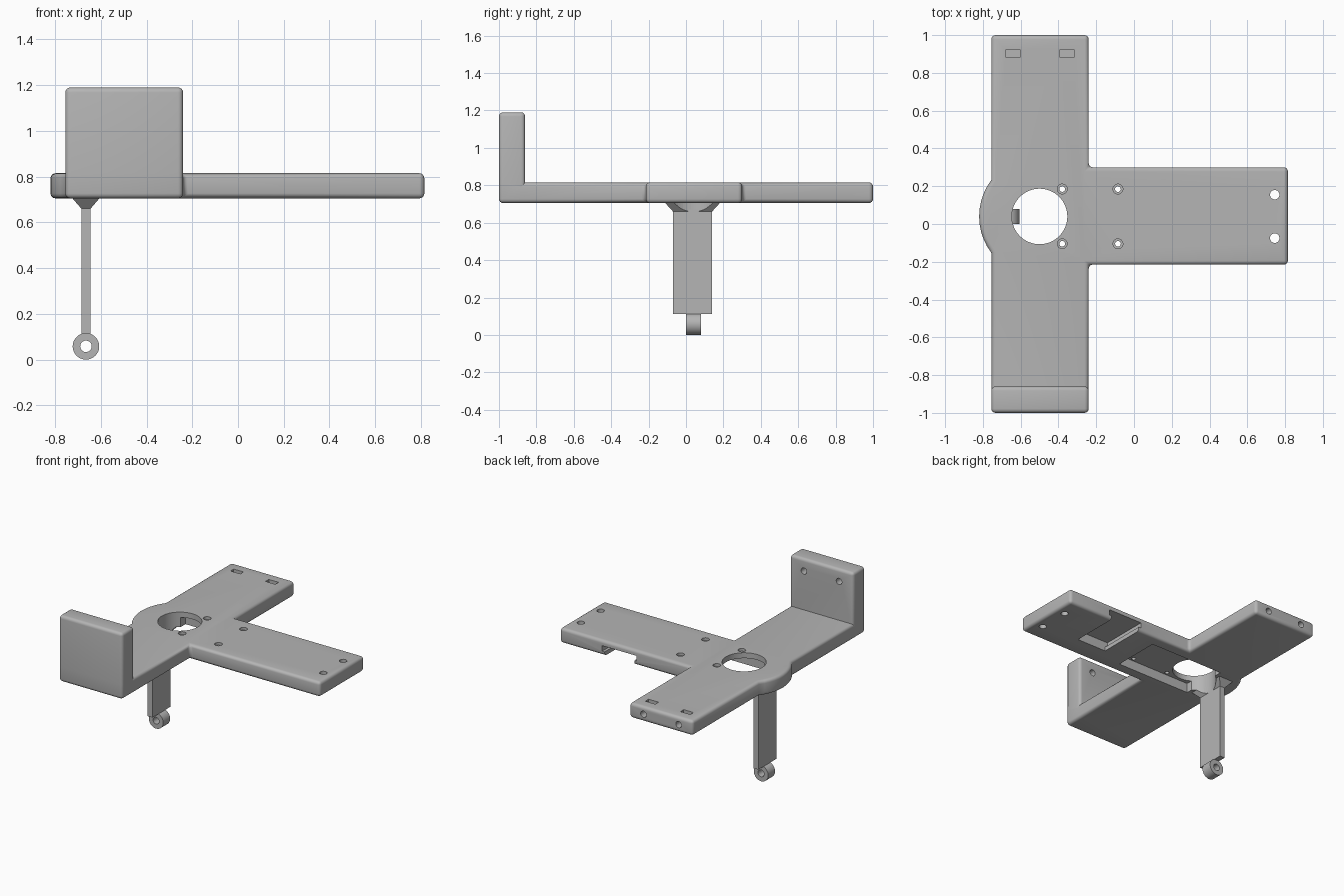
import bpy, bmesh, math
from mathutils import Matrix, Vector

if "Cube" in bpy.data.objects:
    bpy.data.objects.remove(bpy.data.objects["Cube"])

# Single plain grey plastic
grey = bpy.data.materials.new("grey plastic")
grey.use_nodes = True
grey.diffuse_color = (0.46, 0.46, 0.46, 1)
grey.node_tree.nodes["Principled BSDF"].inputs["Base Color"].default_value = grey.diffuse_color

BOTTOM, TOP = 0.705, 0.815
LEFT, RIGHT, Y0, Y1, TIP = -0.755, -0.24, -0.215, 0.30, 0.815
HUB = Vector((-0.5, 0.04, 0))


def finish(name, bm):
    bmesh.ops.recalc_face_normals(bm, faces=bm.faces)
    mesh = bpy.data.meshes.new(name)
    bm.to_mesh(mesh)
    bm.free()
    mesh.materials.append(grey)
    obj = bpy.data.objects.new(name, mesh)
    bpy.context.collection.objects.link(obj)
    return obj


def box(name, lo, hi):
    bm = bmesh.new()
    lo, hi = Vector(lo), Vector(hi)
    size = Matrix.Diagonal((*(hi - lo), 1))
    bmesh.ops.create_cube(bm, size=1, matrix=Matrix.Translation((lo + hi) / 2) @ size)
    return finish(name, bm)


def cylinder(name, start, end, r1, r2=None, sides=32):
    bm = bmesh.new()
    start, end = Vector(start), Vector(end)
    axis = end - start
    turn = axis.to_track_quat('Z', 'Y').to_matrix().to_4x4()
    bmesh.ops.create_cone(bm, cap_ends=True, segments=sides, radius1=r1,
                          radius2=r1 if r2 is None else r2, depth=axis.length,
                          matrix=Matrix.Translation((start + end) / 2) @ turn)
    return finish(name, bm)


def apply_modifiers(obj):
    bpy.ops.object.select_all(action='DESELECT')
    bpy.context.view_layer.objects.active = obj
    obj.select_set(True)
    for mod in list(obj.modifiers):
        bpy.ops.object.modifier_apply(modifier=mod.name)


def cut(obj, cutter):
    cutter.hide_render = True
    mod = obj.modifiers.new("cut", 'BOOLEAN')
    mod.operation, mod.solver, mod.object = 'DIFFERENCE', 'EXACT', cutter
    apply_modifiers(obj)
    bpy.data.objects.remove(cutter)


def smooth(obj):
    apply_modifiers(obj)
    bpy.ops.object.shade_smooth_by_angle(angle=math.radians(35))


# T-shaped plate with a round bulge at the hub and an upright end wall
bm = bmesh.new()
radius = 0.32
half = math.acos((HUB.x - LEFT) / radius)
arc = []
for i in range(11):
    a = math.pi - half + 2 * half * i / 10
    arc.append((HUB.x + radius * math.cos(a), HUB.y + radius * math.sin(a)))
WALL = -0.86
outline = [(LEFT, WALL), (RIGHT, WALL), (RIGHT, Y0), (TIP, Y0), (TIP, Y1),
           (RIGHT, Y1), (RIGHT, 1), (LEFT, 1)] + arc
verts = [bm.verts.new((x, y, BOTTOM)) for x, y in outline]
foot = [bm.verts.new((x, -1, BOTTOM)) for x in (LEFT, RIGHT)]
bm.faces.new(verts)
bm.faces.new(foot + [verts[1], verts[0]])
base = list(bm.faces)
up = bmesh.ops.extrude_face_region(bm, geom=base, use_keep_orig=True)["geom"]
bmesh.ops.translate(bm, verts=[v for v in up if isinstance(v, bmesh.types.BMVert)],
                    vec=(0, 0, TOP - BOTTOM))
ledge = [f for f in up if isinstance(f, bmesh.types.BMFace)
         and f.calc_center_median().y < WALL]
wall = bmesh.ops.extrude_face_region(bm, geom=ledge)["geom"]
bmesh.ops.translate(bm, verts=[v for v in wall if isinstance(v, bmesh.types.BMVert)],
                    vec=(0, 0, 1.19 - TOP))
plate = finish("mounting_plate", bm)
bevel = plate.modifiers.new("rounded edges", 'BEVEL')
bevel.width, bevel.segments = 0.022, 4
bevel.limit_method, bevel.angle_limit = 'ANGLE', math.radians(40)
bevel.use_clamp_overlap = False
apply_modifiers(plate)

# Underside pockets: open slot on the side arm, and recess beside the hub
cut(plate, box("slot_cutter", (0.21, -0.055, 0.6), (0.45, 0.4, 0.74)))
cut(plate, box("slot_inner_cutter", (0.19, -0.055, 0.735), (0.47, 0.4, 0.775)))
cut(plate, box("recess_cutter", (-0.58, -0.13, 0.6), (0.02, 0.22, 0.775)))


def hub_cutter():
    return cylinder("hub_cutter", (HUB.x, HUB.y, 0.5), (HUB.x, HUB.y, 0.9), 0.147, sides=64)


cut(plate, hub_cutter())

# Four countersunk screw holes round the recess
for x in (-0.38, -0.085):
    for y in (-0.105, 0.185):
        cut(plate, cylinder("screw_cutter", (x, y, 0.6), (x, y, 0.9), 0.015))
        cut(plate, cylinder("sink_cutter", (x, y, TOP - 0.02), (x, y, TOP + 0.01), 0.026))

# Two through holes at the tip of the side arm
for y in (-0.075, 0.155):
    cut(plate, cylinder("tip_cutter", (0.745, y, 0.6), (0.745, y, 0.9), 0.025))

# Nut slots and bolt holes in the back arm, matching holes in the upright wall
for x in (-0.64, -0.355):
    cut(plate, box("nut_cutter", (x - 0.04, 0.883, 0.73), (x + 0.04, 0.921, 0.9)))
    cut(plate, cylinder("bolt_cutter", (x, 0.85, 0.76), (x, 1.1, 0.76), 0.023))
    cut(plate, cylinder("wall_cutter", (x, -0.95, 1.1), (x, -0.8, 1.1), 0.023))
smooth(plate)

# Flared foot joining the leg to the plate
LX0, LX1, LY0, LY1 = -0.685, -0.645, -0.07, 0.14
flare = box("leg_flare", (LX0, LY0, 0.66), (LX1, LY1, 0.712))
for v in flare.data.vertices:
    if v.co.z > 0.7:
        v.co.x += math.copysign(0.045, v.co.x + 0.665)
        v.co.y += math.copysign(0.047, v.co.y - 0.035)
cut(flare, hub_cutter())

# Flat leg and the eyelet at its end
leg = box("leg", (LX0, LY0, 0.113), (LX1, LY1, 0.67))
eyelet = cylinder("leg_eyelet", (-0.665, 0, 0.058), (-0.665, 0.08, 0.058), 0.058, sides=48)
cut(eyelet, cylinder("eyelet_cutter", (-0.665, -0.1, 0.058), (-0.665, 0.2, 0.058), 0.025))
smooth(eyelet)
